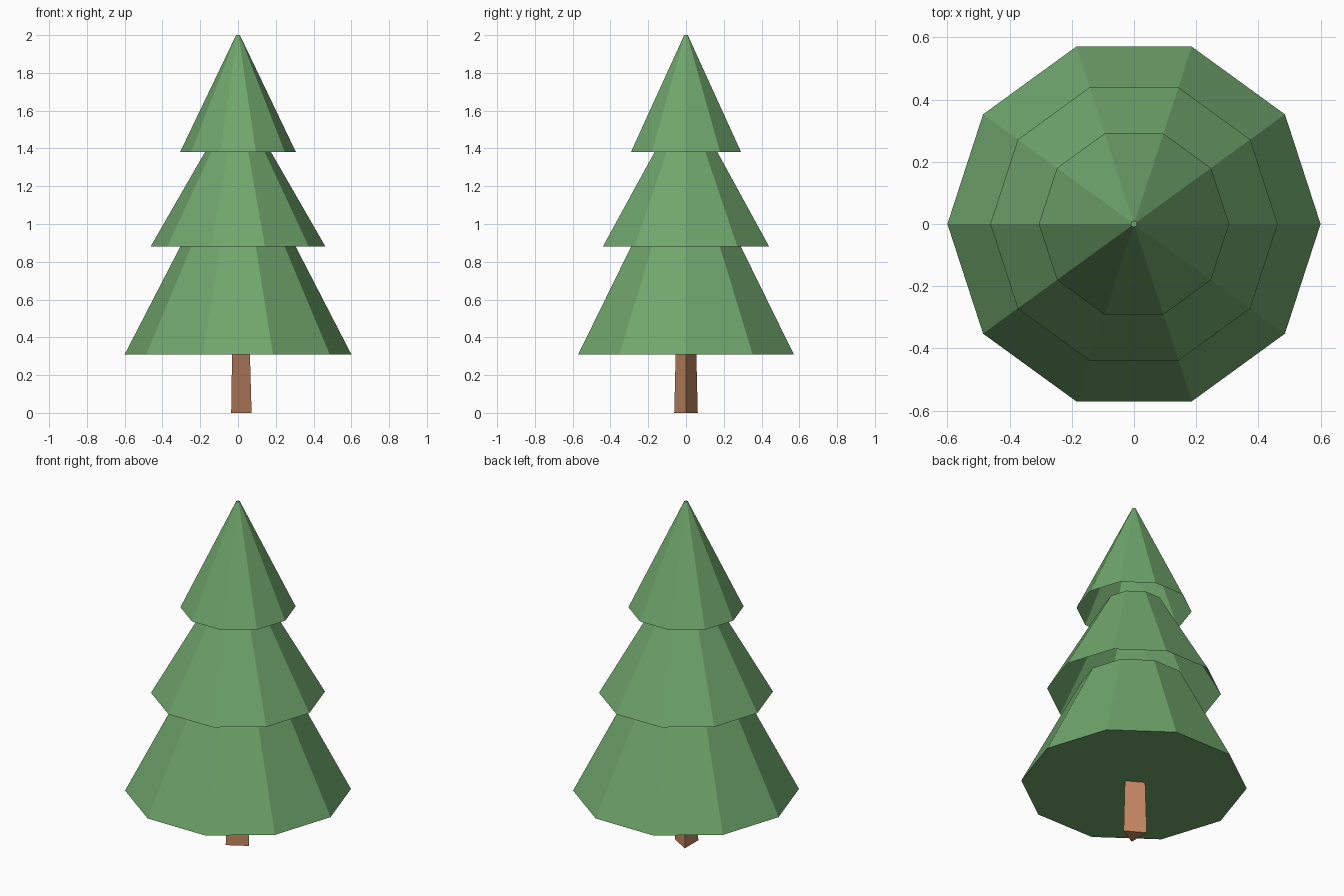
import bpy, bmesh
from math import cos, sin, tau

cube = bpy.data.objects.get("Cube")
if cube:
    bpy.data.objects.remove(cube, do_unlink=True)


def material(name, rgb):
    mat = bpy.data.materials.new(name)
    mat.use_nodes = True
    color = (*rgb, 1)
    mat.diffuse_color = color
    mat.node_tree.nodes["Principled BSDF"].inputs["Base Color"].default_value = color
    return mat


def tapered(name, sides, low, high, mat, cap_low=False, cap_high=False):
    """Flat-sided frustum between two (radius, height) rings, first corner on +x."""
    bm = bmesh.new()
    rings = []
    for radius, z in (low, high):
        rings.append([bm.verts.new((radius * cos(tau * i / sides),
                                    radius * sin(tau * i / sides), z))
                      for i in range(sides)])
    bottom, top = rings
    for i in range(sides):
        j = (i + 1) % sides
        bm.faces.new((bottom[i], bottom[j], top[j], top[i]))
    if cap_low:
        bm.faces.new(bottom[::-1])
    if cap_high:
        bm.faces.new(top)
    mesh = bpy.data.meshes.new(name)
    bm.to_mesh(mesh)
    bm.free()
    mesh.materials.append(mat)
    obj = bpy.data.objects.new(name, mesh)
    bpy.context.collection.objects.link(obj)
    return obj


needles = material("needle_green", (0.162, 0.381, 0.150))
bark = material("bark_brown", (0.546, 0.242, 0.125))

# Three-sided trunk
tapered("trunk", 3, (0.072, 0), (0.063, 0.312), bark, cap_low=True)

# Ten-sided foliage: closed base, open hollow skirts above, tiny flat tip
tapered("lower_foliage", 10, (0.6, 0.31), (0.285, 0.92), needles, cap_low=True)
tapered("middle_foliage", 10, (0.462, 0.882), (0.158, 1.41), needles)
tapered("upper_foliage", 10, (0.306, 1.382), (0.01, 2), needles, cap_high=True)
